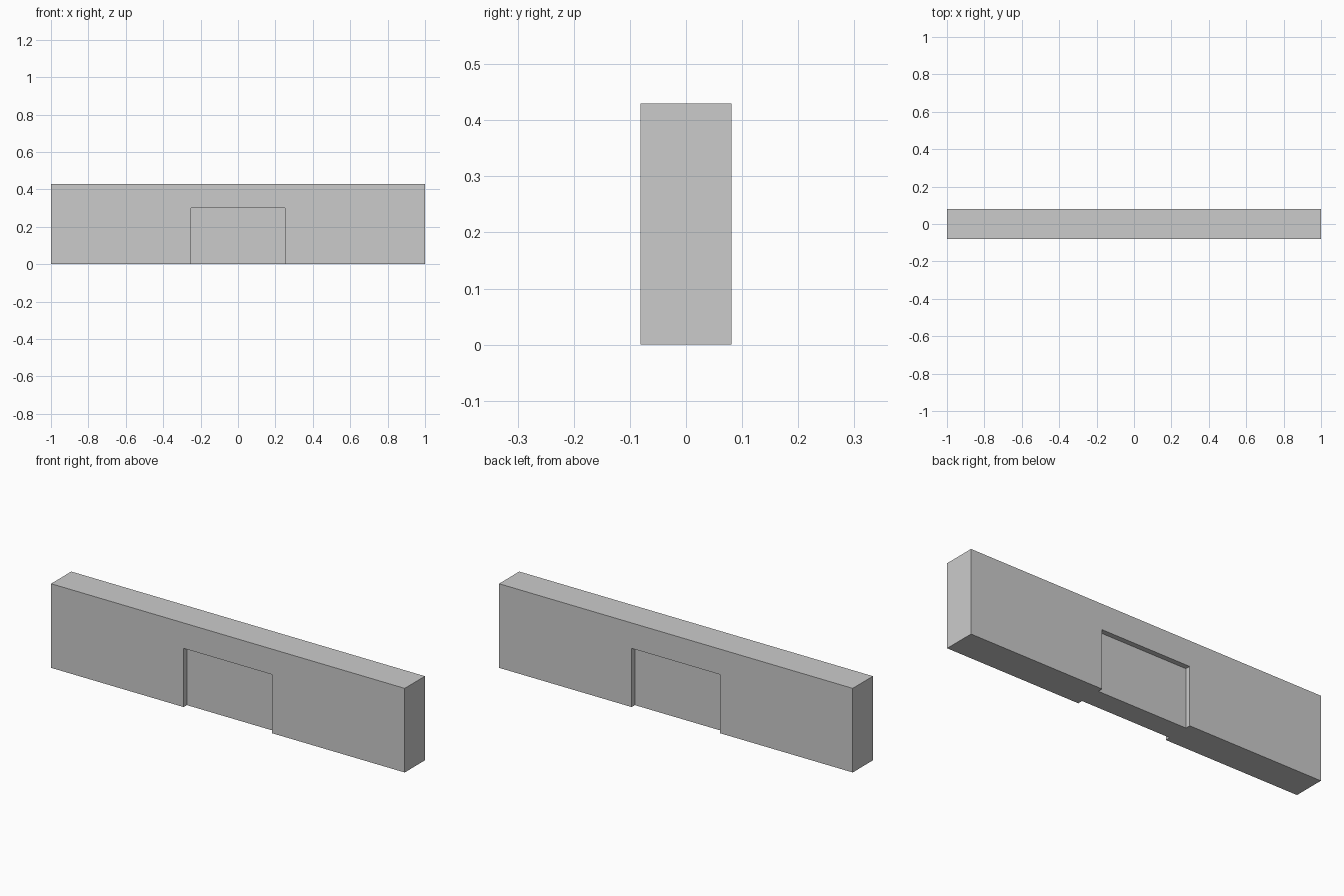
import bpy

if "Cube" in bpy.data.objects:
    bpy.data.objects.remove(bpy.data.objects["Cube"])

LENGTH, DEPTH, HEIGHT = 2.0, 0.163, 0.43
DOOR_W, DOOR_H, RECESS = 0.5, 0.30, 0.026


def box(name, x0, x1, y0, y1, z0, z1):
    bpy.ops.mesh.primitive_cube_add(
        size=1, location=((x0 + x1) / 2, (y0 + y1) / 2, (z0 + z1) / 2))
    ob = bpy.context.object
    ob.name = name
    ob.scale = (x1 - x0, y1 - y0, z1 - z0)
    bpy.ops.object.transform_apply(location=True, rotation=False, scale=True)
    return ob


# Long straight wall
wall = box("wall", -LENGTH / 2, LENGTH / 2, -DEPTH / 2, DEPTH / 2, 0, HEIGHT)

# Shallow doorway recess, cut into the front and the back
for side, name in ((-1, "front_recess"), (1, "back_recess")):
    inner, outer = side * (DEPTH / 2 - RECESS), side * (DEPTH / 2 + 0.1)
    cutter = box(name, -DOOR_W / 2, DOOR_W / 2,
                 min(inner, outer), max(inner, outer), -0.1, DOOR_H)
    cutter.hide_render = True
    mod = wall.modifiers.new(name, 'BOOLEAN')
    mod.operation = 'DIFFERENCE'
    mod.solver = 'EXACT'
    mod.object = cutter
    bpy.context.view_layer.objects.active = wall
    bpy.ops.object.modifier_apply(modifier=mod.name)
    bpy.data.objects.remove(cutter)
